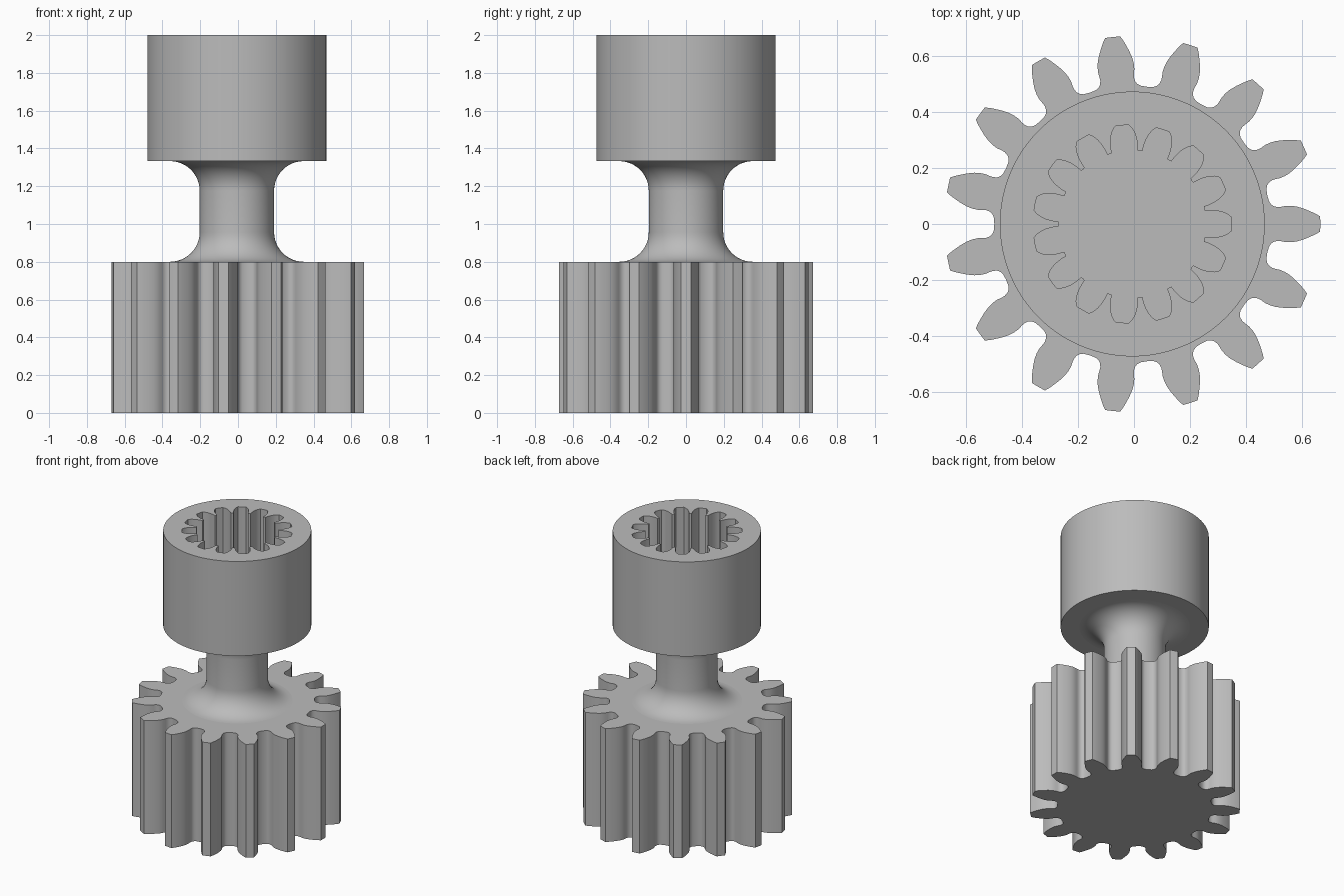
import bpy, bmesh, math

cube = bpy.data.objects.get("Cube")
if cube:
    bpy.data.objects.remove(cube, do_unlink=True)

CX = -0.006          # shared axis
TEETH = 15

steel = bpy.data.materials.new("plain grey")
steel.diffuse_color = (0.5, 0.5, 0.5, 1)
steel.use_nodes = True
steel.node_tree.nodes["Principled BSDF"].inputs["Base Color"].default_value = (0.5, 0.5, 0.5, 1)


def toothed(half):
    """Repeat a half tooth (radius, degrees from tooth centre) around the axis."""
    one = [(r, -a) for r, a in reversed(half)] + half[1:]
    one = one[:-1]   # the last valley point belongs to the next tooth
    return [(r, math.radians(a + k * 360 / TEETH)) for k in range(TEETH) for r, a in one]


def circle(radius, angles):
    return [(radius, a) for a in angles]


def loft(name, rings, cap_start=True, cap_end=True):
    """Join a stack of (polar outline, height) rings into one smooth-shaded part."""
    bm = bmesh.new()
    loops = [[bm.verts.new((CX + r * math.cos(a), r * math.sin(a), z)) for r, a in pts]
             for pts, z in rings]
    n = len(loops[0])
    for low, high in zip(loops, loops[1:]):
        for i in range(n):
            j = (i + 1) % n
            bm.faces.new((low[i], low[j], high[j], high[i]))
    if cap_start:
        bm.faces.new(list(reversed(loops[0])))
    if cap_end:
        bm.faces.new(loops[-1])
    mesh = bpy.data.meshes.new(name)
    bm.to_mesh(mesh)
    bm.free()
    mesh.materials.append(steel)
    obj = bpy.data.objects.new(name, mesh)
    bpy.context.collection.objects.link(obj)
    bpy.ops.object.select_all(action="DESELECT")
    obj.select_set(True)
    bpy.context.view_layer.objects.active = obj
    bpy.ops.object.shade_smooth_by_angle(angle=math.radians(35))
    return obj


# Pinion gear with involute teeth and rounded roots
gear = toothed([(0.673, 0), (0.673, 2.3), (0.657, 3.2), (0.64, 4.0), (0.62, 4.95),
                (0.594, 6.0), (0.575, 6.5), (0.555, 6.75), (0.538, 6.6), (0.525, 6.6),
                (0.511, 7.1), (0.502, 8.0), (0.496, 9.4), (0.494, 12)])
loft("pinion_gear", [(gear, 0), (gear, 0.8)])

# Neck with a fillet at each end
SHAFT, FILLET, Z0, Z1 = 0.197, 0.157, 0.8, 1.333
angles = [2 * math.pi * i / 96 for i in range(96)]
arc = [math.radians(90 * i / 12) for i in range(13)]
flare = [(SHAFT + FILLET * (1 - math.sin(t)), FILLET * (1 - math.cos(t))) for t in arc]
neck = [(circle(r, angles), Z0 + h) for r, h in flare]
neck += [(circle(r, angles), Z1 - h) for r, h in reversed(flare)]
loft("neck", neck, False, False)

# Round socket with an internally toothed blind hole
slots = toothed([(0.355, 0), (0.355, 2), (0.355, 4.0), (0.342, 6.0), (0.327, 7.4),
                 (0.31, 8.6), (0.295, 9.3), (0.28, 9.8), (0.264, 10.1), (0.263, 12)])
wall = circle(0.474, [a for r, a in slots])
loft("socket", [(wall, Z1), (wall, 2), (slots, 2), (slots, 1.467)])
